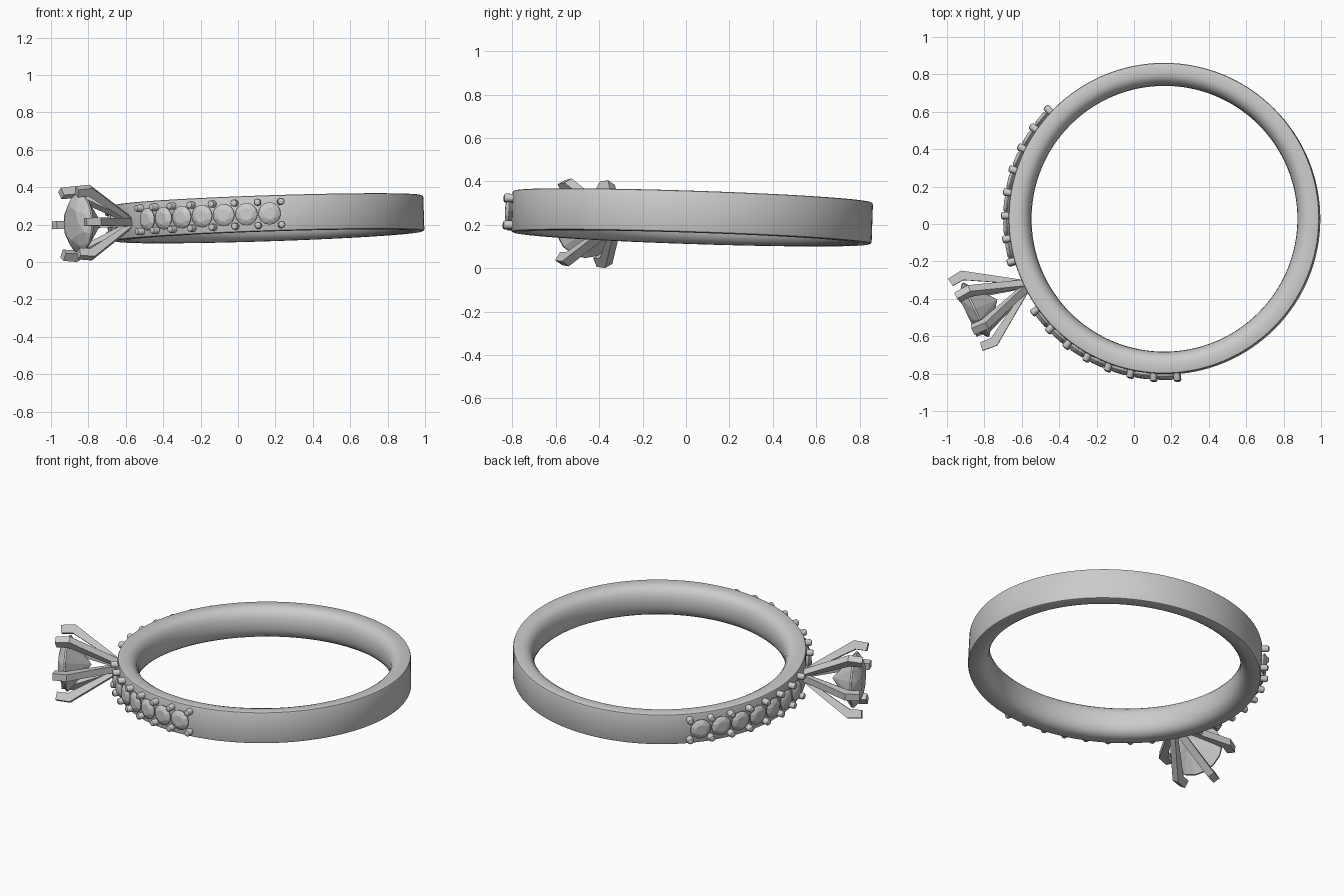
import bpy, bmesh
from math import sin, cos, pi, radians
from mathutils import Matrix, Vector

if "Cube" in bpy.data.objects:
    bpy.data.objects.remove(bpy.data.objects["Cube"])

# Ring frame: centre of the band, tipped slightly
TILT = Vector((0, 0, 1)).rotation_difference(Vector((-0.033, 0.033, 1)).normalized())
RING = Matrix.Translation((0.163, 0.028, 0.234)) @ TILT.to_matrix().to_4x4()
HEAD = 205.7  # angle of the main stone around the band


def frame(deg, r=0.0, side=0.0):
    """Local frame on the band: X along it, Y across it, Z outwards."""
    a = radians(deg)
    x, y, z = Vector((-sin(a), cos(a), 0)), Vector((0, 0, 1)), Vector((cos(a), sin(a), 0))
    m = Matrix((x, y, z)).transposed().to_4x4()
    return RING @ Matrix.Translation(z * r + y * side) @ m


def finish(name, bm, matrix, smooth=False):
    bmesh.ops.recalc_face_normals(bm, faces=bm.faces)
    me = bpy.data.meshes.new(name)
    bm.to_mesh(me)
    bm.free()
    ob = bpy.data.objects.new(name, me)
    bpy.context.collection.objects.link(ob)
    ob.matrix_world = matrix
    if smooth:
        bpy.ops.object.select_all(action='DESELECT')
        ob.select_set(True)
        bpy.context.view_layer.objects.active = ob
        bpy.ops.object.shade_smooth_by_angle(angle=radians(35))
    return ob


def lathe(name, profile, n, matrix, closed):
    """Revolve (radius, height) points about local Z."""
    bm = bmesh.new()
    rings = [[bm.verts.new((r * cos(2 * pi * i / n), r * sin(2 * pi * i / n), z))
              for i in range(n)] for r, z in profile]
    k = len(rings)
    for j in range(k if closed else k - 1):
        a, b = rings[j], rings[(j + 1) % k]
        for i in range(n):
            bm.faces.new((a[i], a[(i + 1) % n], b[(i + 1) % n], b[i]))
    if not closed:
        bm.faces.new(rings[0])
        bm.faces.new(rings[-1])
    return finish(name, bm, matrix, True)


def gem(name, R, crown, depth, matrix):
    """Round cut stone with its girdle at local z = 0."""
    bm = bmesh.new()
    layers = [(0.55 * R, crown, 8, 0), (0.82 * R, crown * 0.62, 8, 0.5),
              (R, 0.03 * R, 16, 0), (R, -0.03 * R, 16, 0)]
    for r, z, n, off in layers:
        for i in range(n):
            a = 2 * pi * (i + off) / n
            bm.verts.new((r * cos(a), r * sin(a), z))
    bm.verts.new((0, 0, -depth))
    bmesh.ops.convex_hull(bm, input=bm.verts[:])
    return finish(name, bm, matrix)


# Band: flat outside, rounded inside
half = [(0.831, 0.086), (0.828, 0.093), (0.82, 0.096), (0.775, 0.096), (0.755, 0.091),
        (0.737, 0.079), (0.723, 0.06), (0.714, 0.034)]
profile = half + [(0.711, 0)] + [(r, -z) for r, z in reversed(half)]
lathe("band", profile, 128, RING, True)

# Main stone
gem("main_stone", 0.16, 0.05, 0.13, frame(HEAD, 1.122, -0.01))

# Six bent claws holding the main stone, as (outward height, radius) outlines
outline = [(0.81, 0.0), (0.815, 0.028), (1.10, 0.222), (1.182, 0.214), (1.176, 0.168), (1.112, 0.172)]
for i in range(6):
    bm = bmesh.new()
    sides = [[bm.verts.new((r, w, h)) for h, r in outline] for w in (-0.021, 0.021)]
    for s in sides:
        bm.faces.new(s)
    for j in range(6):
        k = (j + 1) % 6
        bm.faces.new((sides[0][j], sides[0][k], sides[1][k], sides[1][j]))
    finish(f"claw_{i}", bm, frame(HEAD, 0, -0.01) @ Matrix.Rotation(i * pi / 3, 4, 'Z'))

# Rows of small stones and beads on both sides of the main stone
STEP = 8.43
bead = [(0.019, -0.03), (0.019, 0.034), (0.016, 0.040), (0.010, 0.043)]
for name, sign in (("left", -1), ("right", 1)):
    for i in range(8):
        deg = HEAD + sign * (9.9 + i * STEP)
        for s in (-1, 1):
            lathe(f"{name}_bead_{i}_{'upper' if s > 0 else 'lower'}", bead, 16,
                  frame(deg, 0.83, s * 0.062 - 0.002), False)
        if i < 7:
            gem(f"{name}_small_stone_{i}", 0.06, 0.018, 0.045,
                frame(deg + sign * STEP / 2, 0.844, -0.002))
